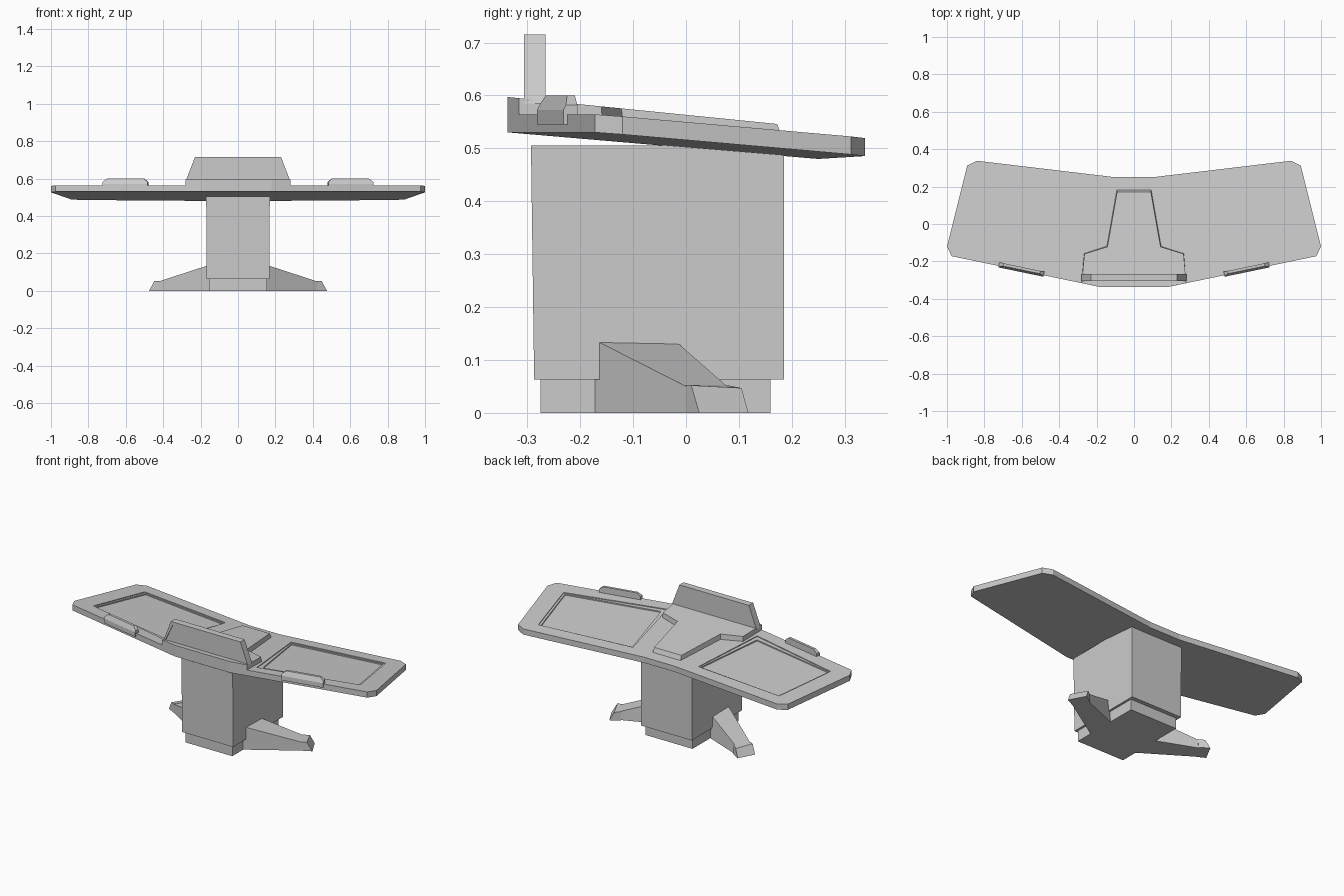
import bpy, bmesh

if "Cube" in bpy.data.objects:
    bpy.data.objects.remove(bpy.data.objects["Cube"])


def loft(name, rings, mirror=False):
    """Closed solid through rings of equal point count, optionally mirrored in x."""
    bm = bmesh.new()
    rows = [[bm.verts.new(p) for p in r] for r in rings]
    n = len(rows[0])
    bm.faces.new(rows[0])
    bm.faces.new(rows[-1])
    for a, b in zip(rows, rows[1:]):
        for i in range(n):
            j = (i + 1) % n
            bm.faces.new((a[i], a[j], b[j], b[i]))
    return finish(name, bm, mirror)


def finish(name, bm, mirror=False):
    bmesh.ops.recalc_face_normals(bm, faces=bm.faces)
    me = bpy.data.meshes.new(name)
    bm.to_mesh(me)
    bm.free()
    ob = bpy.data.objects.new(name, me)
    bpy.context.collection.objects.link(ob)
    if mirror:
        m = ob.modifiers.new("mirror", 'MIRROR')
        m.use_mirror_merge = False
    return ob


def flat(pts, z):
    return [(x, y, z) for x, y in pts]


def sym(half):
    return half + [(-x, y) for x, y in reversed(half)]


def rect(x, y0, y1):
    return [(-x, y0), (x, y0), (x, y1), (-x, y1)]


def slab_z(x, y):
    """Underside height: each wing tilts back from its own front edge."""
    d = -0.203 * (abs(x) - 0.18) + 0.979 * (y + 0.335)
    return 0.53 - 0.085 * d


THICK = 0.034

# tabletop: centre strip and two swept wings
half = [(0.18, -0.337), (0.975, -0.172), (1.0, -0.12), (0.892, 0.312), (0.84, 0.338), (0.1, 0.25)]
ring = sym(half)
bm = bmesh.new()
layers = [[bm.verts.new((x, y, slab_z(x, y) + dz)) for x, y in ring] for dz in (0, THICK)]
for v in layers:
    bm.faces.new(v[:6])
    bm.faces.new(v[6:])
    bm.faces.new((v[0], v[5], v[6], v[11]))
for i in range(12):
    j = (i + 1) % 12
    bm.faces.new((layers[0][i], layers[0][j], layers[1][j], layers[1][i]))
tabletop = finish("tabletop", bm)

# stepped recesses for the two work surfaces
outer = [(0.217, 0.192), (0.797, 0.257), (0.883, -0.105), (0.298, -0.247)]
inner = [(0.227, 0.183), (0.785, 0.248), (0.871, -0.102), (0.318, -0.217)]


def on_wing(pts, dz):
    return [(x, y, slab_z(x, y) + THICK + dz) for x, y in pts]


cutter = loft("recess_cutter", [on_wing(inner, -0.012), on_wing(inner, -0.005),
                                on_wing(outer, -0.005), on_wing(outer, 0.03)], True)
cutter.hide_render = True
cutter.hide_viewport = False
cutter.display_type = 'WIRE'
cut = tabletop.modifiers.new("recess", 'BOOLEAN')
cut.operation = 'DIFFERENCE'
cut.solver = 'EXACT'
cut.object = cutter

# raised centre console, chamfered at the back
low = sym([(0.18, -0.337), (0.28, -0.316), (0.268, -0.157), (0.147, -0.117), (0.093, 0.19)])
top = sym([(0.18, -0.337), (0.28, -0.316), (0.265, -0.160), (0.142, -0.122), (0.090, 0.172)])
loft("centre_console", [[(x, y, slab_z(0.18, y) + 0.015) for x, y in low],
                        [(x, y, 0.597 - 0.1 * (y + 0.337)) for x, y in top]])

# upright screen with a shallow framed front
def trapezoid(xb, xt, zb, zt, y):
    return [(-xb, y, zb), (xb, y, zb), (xt, y, zt), (-xt, y, zt)]


loft("upright_screen", [trapezoid(0.28, 0.23, 0.585, 0.715, -0.266),
                        trapezoid(0.28, 0.23, 0.585, 0.715, -0.306),
                        trapezoid(0.268, 0.215, 0.590, 0.702, -0.306),
                        trapezoid(0.268, 0.215, 0.590, 0.702, -0.302)])

# grips along the front edges
def grip_ring(along, pts):
    cx, cy = 0.603, -0.248
    return [(cx + 0.979 * along - 0.203 * d, cy + 0.203 * along + 0.979 * d, z) for d, z in pts]


full = [(-0.009, 0.545), (-0.009, 0.572), (0.003, 0.600), (0.018, 0.600), (0.018, 0.545)]
end = [(-0.009, 0.545), (-0.009, 0.572), (-0.004, 0.582), (0.018, 0.582), (0.018, 0.545)]
loft("front_grip", [grip_ring(-0.123, end), grip_ring(-0.1, full),
                    grip_ring(0.1, full), grip_ring(0.123, end)], True)

# pedestal and plinth
loft("pedestal", [flat(rect(0.168, -0.287, 0.185), 0.063),
                  flat(rect(0.170, -0.293, 0.185), 0.505)])
loft("plinth", [flat(rect(0.155, -0.275, 0.16), 0), flat(rect(0.155, -0.275, 0.16), 0.07)])

# swept-back legs, tapering from pedestal to foot
root = [(0.15, -0.175, 0), (0.15, -0.01, 0), (0.15, -0.02, 0.136), (0.15, -0.175, 0.139)]
tip = [(0.43, 0.004, 0), (0.38, 0.082, 0), (0.38, 0.078, 0.050), (0.43, 0.004, 0.048)]
loft("leg", [root, tip], True)

# feet
loft("foot", [flat([(0.425, 0.0), (0.475, 0.025), (0.425, 0.118), (0.372, 0.085)], 0),
              [(0.425, 0.0, 0.053), (0.448, 0.01, 0.052), (0.402, 0.105, 0.047), (0.372, 0.08, 0.052)]], True)
